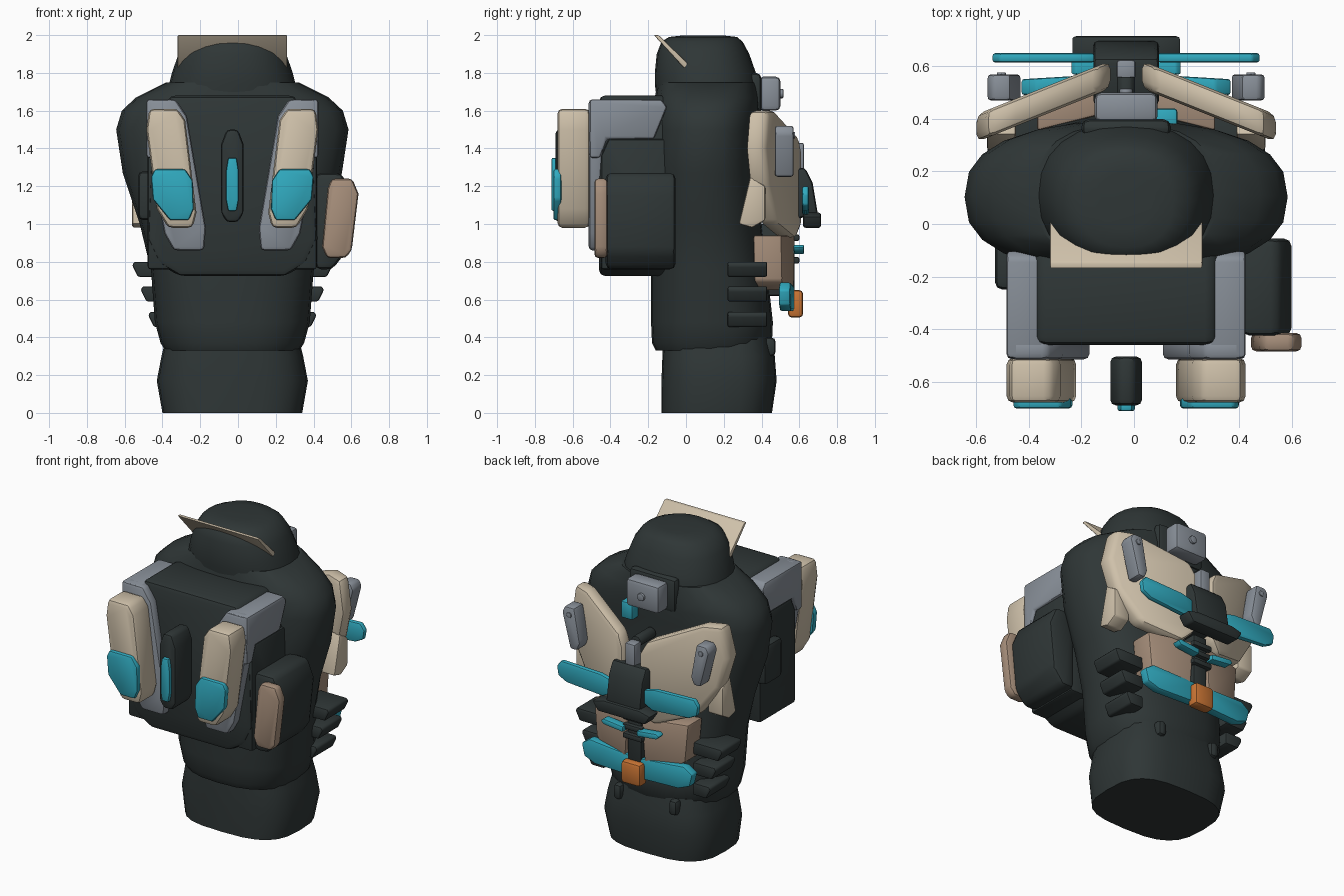
import bpy, bmesh, math
from mathutils import Vector

cube = bpy.data.objects.get("Cube")
if cube:
    bpy.data.objects.remove(cube, do_unlink=True)

CX = -0.03  # the plane of symmetry


def material(name, rgb):
    m = bpy.data.materials.new(name)
    m.use_nodes = True
    col = (*rgb, 1)
    m.diffuse_color = col
    bsdf = m.node_tree.nodes["Principled BSDF"]
    bsdf.inputs["Base Color"].default_value = col
    bsdf.inputs["Roughness"].default_value = 0.7
    return m


DARK = material("charcoal cloth", (0.028, 0.037, 0.037))
BEIGE = material("beige armour", (0.62, 0.53, 0.40))
TAN = material("tan panel", (0.38, 0.27, 0.195))
GREY = material("grey metal", (0.25, 0.28, 0.32))
CYAN = material("cyan trim", (0.03, 0.40, 0.52))
ORANGE = material("orange buckle", (0.60, 0.18, 0.035))


def finish(name, bm, mat, bevel=0.0, angle=35):
    bmesh.ops.recalc_face_normals(bm, faces=bm.faces)
    me = bpy.data.meshes.new(name)
    bm.to_mesh(me)
    bm.free()
    me.materials.append(mat)
    ob = bpy.data.objects.new(name, me)
    bpy.context.collection.objects.link(ob)
    bpy.ops.object.select_all(action='DESELECT')
    ob.select_set(True)
    bpy.context.view_layer.objects.active = ob
    if bevel:
        mod = ob.modifiers.new("soft_edges", 'BEVEL')
        mod.width, mod.segments = bevel, 2
        mod.limit_method = 'ANGLE'
        bpy.ops.object.modifier_apply(modifier=mod.name)
    bpy.ops.object.shade_smooth_by_angle(angle=math.radians(angle))
    return ob


def loft(name, rings, mat, n=24, power=2.4, angle=40):
    """Stacked rounded rings, each (z, half width, y front, y back)."""
    bm = bmesh.new()
    loops = []
    for z, hx, y0, y1 in rings:
        loop = []
        for i in range(n):
            a = math.tau * i / n
            c, s = math.cos(a), math.sin(a)
            px = math.copysign(abs(c) ** (2 / power), c) * hx
            py = math.copysign(abs(s) ** (2 / power), s) * (y1 - y0) / 2
            loop.append(bm.verts.new((CX + px, (y0 + y1) / 2 + py, z)))
        loops.append(loop)
    for a, b in zip(loops, loops[1:]):
        for i in range(n):
            j = (i + 1) % n
            bm.faces.new((a[i], a[j], b[j], b[i]))
    bm.faces.new(loops[0])
    bm.faces.new(loops[-1])
    return finish(name, bm, mat, angle=angle)


def prism(name, pts, lo, hi, mat, axis='y', bevel=0.015, side=1, shear=0.0):
    """Extrude an outline: (x, z) along y, or (y, z) along x; x is from the symmetry plane."""
    bm = bmesh.new()
    ends = []
    for d in (lo, hi):
        row = []
        for u, z in pts:
            x, y = (u, d) if axis == 'y' else (d, u)
            row.append(bm.verts.new((CX + side * x, y - shear * abs(x), z)))
        ends.append(row)
        bm.faces.new(row)
    n = len(pts)
    for i in range(n):
        j = (i + 1) % n
        bm.faces.new((ends[0][i], ends[0][j], ends[1][j], ends[1][i]))
    return finish(name, bm, mat, bevel)


def box(name, x, y, z, mat, bevel=0.015, side=1, shear=0.0):
    pts = [(x[0], z[0]), (x[1], z[0]), (x[1], z[1]), (x[0], z[1])]
    return prism(name, pts, y[0], y[1], mat, 'y', bevel, side, shear)


def knob(name, x, y, z, r, depth, mat):
    pts = [(x + r * math.cos(math.tau * i / 12), z + r * math.sin(math.tau * i / 12)) for i in range(12)]
    return prism(name, pts, y, y + depth, mat, bevel=0.004)


# Body: hips, torso, hood
loft("hips", [(0, .37, -.13, .455), (.17, .40, -.13, .48), (.30, .375, -.125, .47),
              (.40, .35, -.12, .45)], DARK, power=3)
loft("torso", [(.33, .355, -.16, .42), (.37, .38, -.18, .455), (.48, .41, -.185, .46), (.75, .43, -.185, .43),
               (1.0, .49, -.18, .40), (1.27, .58, -.185, .385), (1.5, .615, -.18, .385),
               (1.60, .585, -.175, .39), (1.67, .51, -.165, .385), (1.75, .35, -.15, .38)], DARK, power=2.5)
loft("hood", [(1.62, .36, -.15, .38), (1.74, .335, -.165, .385), (1.80, .32, -.165, .37), (1.90, .285, -.155, .335),
              (1.965, .24, -.13, .30), (1.99, .18, -.09, .27), (1.998, .10, -.02, .2)], DARK, power=2.3)
prism("collar_plate", [(-.17, 2.0), (-.145, 2.0), (.015, 1.845), (.01, 1.825), (-.01, 1.825)],
      -.29, .29, BEIGE, 'x', .006)

# Backpack
prism("pack", [(-.33, 1.68), (.33, 1.68), (.43, 1.5), (.45, .92), (.39, .79), (.28, .725), (-.28, .725),
               (-.39, .79), (-.45, .92), (-.43, 1.5)], -.46, -.10, DARK, bevel=.03)
prism("left_pocket", [(-.25, 1.02), (-.06, 1.02), (-.06, 1.28), (-.25, 1.28)], .40, .50, DARK, 'x', .03, -1)
prism("side_pouch", [(.44, .76), (.53, .76), (.60, .85), (.63, 1.15), (.58, 1.27), (.44, 1.27)],
      -.425, -.055, DARK, bevel=.03)
prism("pouch_panel", [(.50, .82), (.60, .82), (.632, .86), (.668, 1.16), (.635, 1.24), (.525, 1.24),
                      (.505, 1.19), (.475, .88)], -.485, -.415, TAN, bevel=.02)
prism("pack_pod", [(-.03, 1.50), (.03, 1.50), (.06, 1.42), (.06, 1.06), (.03, 1.01), (-.03, 1.01),
                   (-.06, 1.06), (-.06, 1.42)], -.69, -.505, DARK, bevel=.02)
prism("pod_light", [(-.022, 1.35), (.022, 1.35), (.033, 1.28), (.033, 1.13), (.022, 1.07), (-.022, 1.07),
                    (-.033, 1.13), (-.033, 1.28)], -.712, -.68, CYAN, bevel=.008)

for side, word in ((1, "left"), (-1, "right")):
    # Pack frames, boosters and lights
    prism(word + "_frame", [(.44, 1.66), (.30, 1.66), (.24, 1.57), (.14, .98), (.15, .86), (.31, .86),
                            (.36, .95), (.455, 1.45)], -.515, -.44, GREY, bevel=.02, side=side)
    prism(word + "_frame_top", [(-.51, 1.66), (-.13, 1.66), (-.10, 1.62), (-.17, 1.45), (-.42, 1.45),
                                (-.455, 1.35), (-.51, 1.35)], .31, .455, GREY, 'x', .015, side)
    prism(word + "_pack_flank", [(-.45, .76), (-.08, .76), (-.08, 1.45), (-.41, 1.45), (-.45, 1.36)],
          .30, .448, DARK, 'x', .015, side)
    prism(word + "_booster", [(.44, 1.61), (.29, 1.61), (.25, 1.55), (.19, 1.06), (.21, .98), (.34, .98),
                              (.40, 1.08), (.455, 1.50)], -.68, -.51, BEIGE, bevel=.025, side=side)
    prism(word + "_booster_light", [(.41, 1.29), (.25, 1.29), (.21, 1.23), (.205, 1.08), (.23, 1.02),
                                    (.33, 1.02), (.42, 1.13), (.43, 1.25)], -.702, -.66, CYAN, bevel=.012, side=side)

    # Chest armour on the far side
    prism(word + "_chest_plate", [(.53, 1.60), (.42, 1.60), (.10, 1.46), (.06, 1.38), (.06, 1.0), (.14, .92),
                                  (.38, 1.0), (.52, 1.20), (.57, 1.40)], .54, .645, BEIGE, bevel=.03,
          side=side, shear=.40)
    prism(word + "_chest_tab", [(.34, 1.25), (.42, 1.2), (.42, 1.02), (.35, .98), (.28, 1.0)],
          .42, .53, BEIGE, 'x', .01, side)
    prism(word + "_belly_plate", [(.05, .94), (.34, .94), (.32, .70), (.26, .65), (.07, .65)],
          .44, .59, TAN, bevel=.012, side=side, shear=.25)
    prism(word + "_chest_wing", [(.12, 1.17), (.20, 1.19), (.48, 1.20), (.51, 1.16), (.50, 1.10),
                                 (.44, 1.07), (.18, 1.05), (.12, 1.08)], .615, .65, CYAN, bevel=.01, side=side)
    prism(word + "_belly_strip", [(.05, .875), (.19, .89), (.21, .875), (.19, .855), (.05, .84)],
          .57, .625, CYAN, bevel=.006, side=side)
    prism(word + "_clip", [(.42, 1.25), (.47, 1.25), (.53, 1.48), (.51, 1.52), (.44, 1.52), (.40, 1.30)],
          .47, .57, GREY, bevel=.015, side=side)
    knob(word + "_clip_screw", side * .475, .565, 1.47, .018, .012, GREY)

    # Rib fins
    for i, (z, out) in enumerate(((.72, .53), (.59, .485), (.455, .445))):
        prism(word + "_rib_fin_%d" % (i + 1), [(.32, z), (out - .03, z), (out, z + .06), (out - .01, z + .08),
                                               (.32, z + .08)], .22, .43, DARK, bevel=.01, side=side)
    # Hem tab
    box(word + "_hem_tab", (.17, .23), (.40, .475), (.30, .40), DARK, .025, side)

# Chest centre
prism("chest_core", [(.45, 1.27), (.63, 1.30), (.67, 1.22), (.70, 1.04), (.45, 1.02)],
      -.125, .125, DARK, 'x', .02)
prism("chest_core_lip", [(-.21, 1.04), (-.13, 1.06), (.13, 1.06), (.21, 1.04), (.17, .98), (-.17, .98)],
      .62, .715, DARK, bevel=.012)
box("belly_column", (-.05, .05), (.38, .575), (.62, 1.0), DARK, .01)
for i in range(3):
    box("column_ridge_%d" % (i + 1), (-.07, .07), (.50, .60), (.79 + .06 * i, .825 + .06 * i), DARK, .01)
box("chest_latch", (-.036, .036), (.55, .625), (1.26, 1.43), GREY, .012)
knob("latch_stem", 0, .40, 1.42, .035, .16, DARK)

# Neck unit
box("neck_mount", (-.17, .17), (.33, .40), (1.58, 1.80), DARK, .03)
box("neck_box", (-.12, .12), (.385, .50), (1.60, 1.78), GREY, .025)
knob("neck_box_knob", 0, .495, 1.69, .025, .02, GREY)
box("neck_light", (.11, .195), (.36, .44), (1.48, 1.59), CYAN, .012)

# Belt and buckle
belt = [(-.40, .66), (-.34, .69), (.34, .69), (.40, .66), (.38, .57), (.30, .54), (-.30, .54), (-.38, .57)]
for side, word in ((1, "left"), (-1, "right")):
    half = [(0, .54), (.30, .54), (.38, .57), (.40, .65), (.34, .69), (0, .67)]
    prism(word + "_belt", half, .515, .575, CYAN, bevel=.01, side=side, shear=.06)
box("buckle", (-.07, .07), (.54, .62), (.505, .65), ORANGE, .02)
